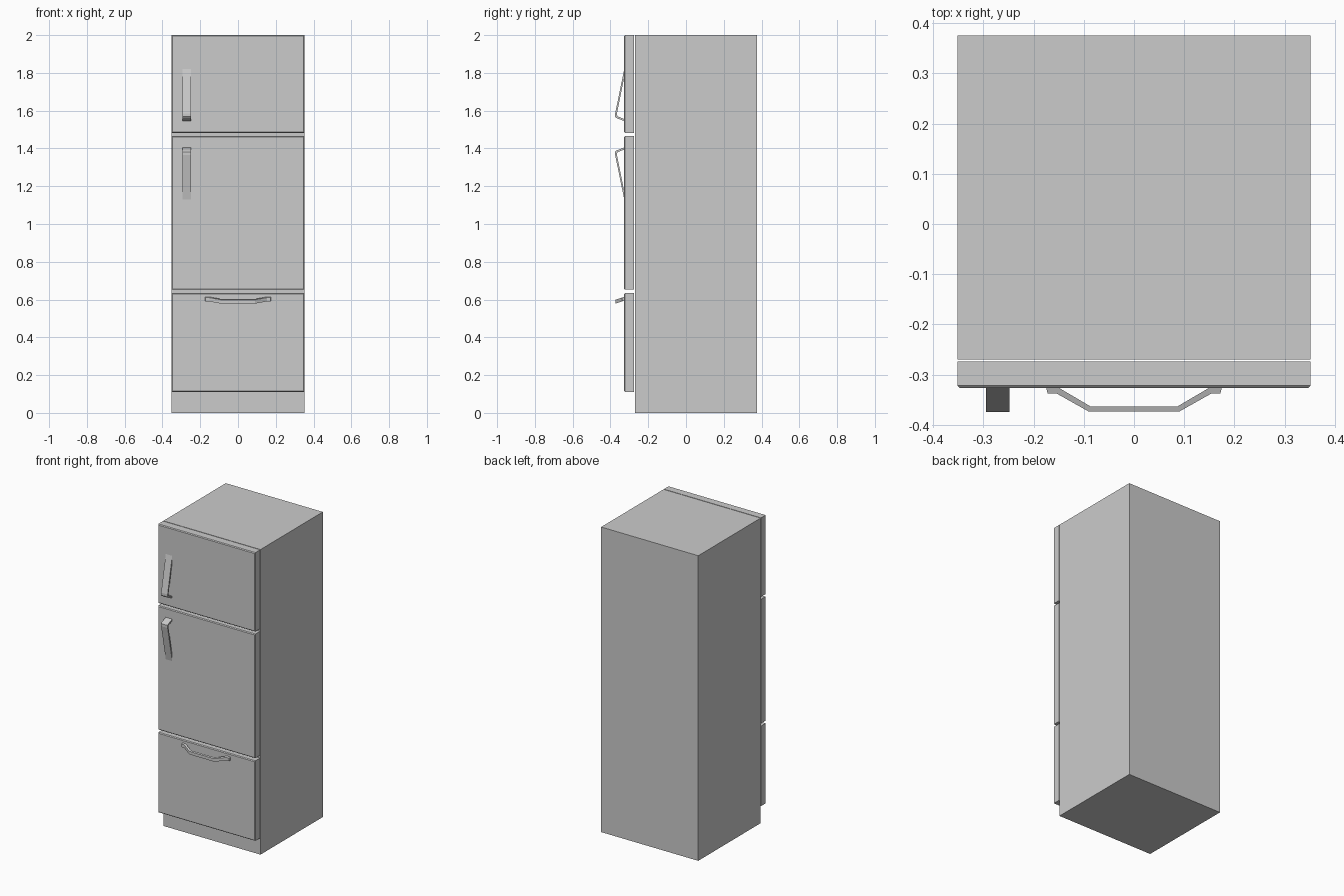
import bpy, bmesh
from mathutils import Vector

cube = bpy.data.objects.get("Cube")
if cube:
    bpy.data.objects.remove(cube, do_unlink=True)

# Single painted-metal colour
grey = bpy.data.materials.new("light_grey")
grey.use_nodes = True
colour = (0.6, 0.6, 0.6, 1)
grey.diffuse_color = colour
grey.node_tree.nodes["Principled BSDF"].inputs["Base Color"].default_value = colour

HALF = 0.352      # half width of the cabinet
FRONT = -0.327    # front plane of the doors


def add_object(name, bm):
    bmesh.ops.recalc_face_normals(bm, faces=bm.faces)
    mesh = bpy.data.meshes.new(name)
    bm.to_mesh(mesh)
    bm.free()
    mesh.materials.append(grey)
    obj = bpy.data.objects.new(name, mesh)
    bpy.context.collection.objects.link(obj)
    return obj


def box(name, low, high, chamfer=0):
    low, high = Vector(low), Vector(high)
    bm = bmesh.new()
    bmesh.ops.create_cube(bm, size=1)
    for v in bm.verts:
        v.co = (low + high) / 2 + v.co * (high - low)
    if chamfer:  # only the edges around the front face
        edges = [e for e in bm.edges if all(v.co.y < low.y + 0.001 for v in e.verts)]
        bmesh.ops.bevel(bm, geom=edges, offset=chamfer, segments=1, affect='EDGES')
    return add_object(name, bm)


def prism(name, points, offset, shear=0):
    """Extrude an outline; shear drops it as it leaves the door."""
    bm = bmesh.new()
    face = bm.faces.new([bm.verts.new(p) for p in points])
    new = bmesh.ops.extrude_face_region(bm, geom=[face])["geom"]
    bmesh.ops.translate(bm, vec=offset, verts=[g for g in new if isinstance(g, bmesh.types.BMVert)])
    for v in bm.verts:
        v.co.z += shear * (v.co.y - FRONT)
    return add_object(name, bm)


# Cabinet
box("cabinet", (-HALF, -0.27, 0), (HALF, 0.376, 2))

# Doors and drawer
for name, bottom, top in (("freezer_door", 1.482, 2), ("main_door", 0.652, 1.466),
                          ("drawer_front", 0.11, 0.635)):
    box(name, (-HALF, FRONT, bottom), (HALF, -0.274, top), chamfer=0.005)

# Door handles: one bent strip, mirrored across the gap between the doors
strip = [(FRONT, 0.345), (-0.375, 0.11), (-0.375, 0.093), (-0.369, 0.086), (FRONT, 0.07),
         (FRONT, 0.081), (-0.363, 0.095), (-0.366, 0.108), (FRONT, 0.304)]
for name, side in (("freezer_handle", 1), ("main_handle", -1)):
    prism(name, [(-0.295, y, 1.475 + side * z) for y, z in strip], (0.047, 0, 0))

# Drawer handle: symmetrical bent bar, tilted down
half = [(0.175, FRONT), (0.172, -0.338), (0.154, -0.338), (0.09, -0.374)]
inner = [(0.086, -0.364), (0.149, FRONT)]
outline = half + [(-x, y) for x, y in reversed(half)]
outline += [(-x, y) for x, y in reversed(inner)] + inner
prism("drawer_handle", [(x, y, 0.594) for x, y in outline], (0, 0, 0.02), shear=0.33)
